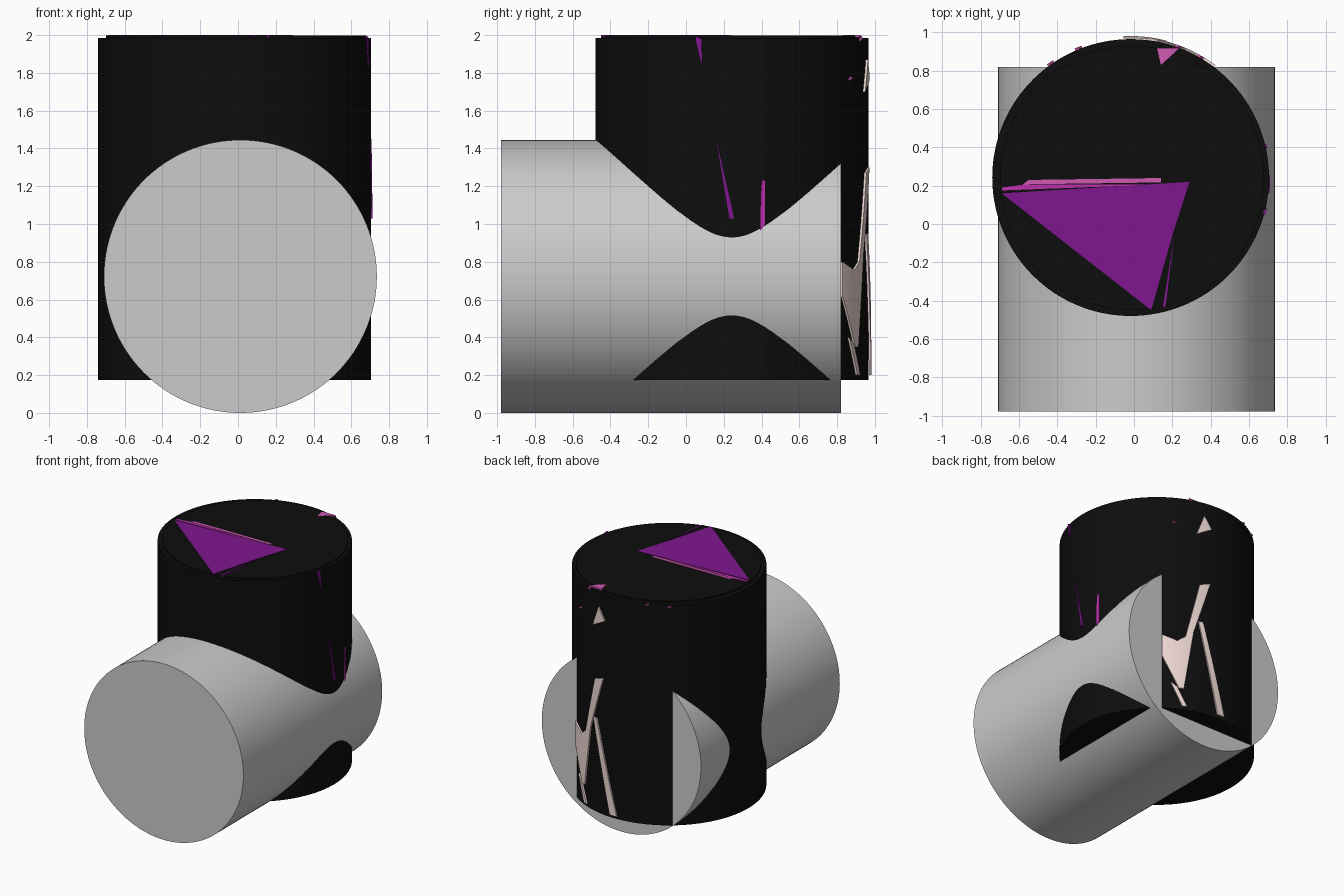
import bpy, bmesh
from math import radians, cos, sin, pi
from mathutils import Vector

if "Cube" in bpy.data.objects:
    bpy.data.objects.remove(bpy.data.objects["Cube"])

R = 0.7225                 # radius of both drums
CX, CY = -0.0175, 0.2425   # axis of the upright drum
BOTTOM, TOP = 0.175, 1.985


def material(name, rgb):
    m = bpy.data.materials.new(name)
    m.diffuse_color = (*rgb, 1)
    m.use_nodes = True
    m.node_tree.nodes["Principled BSDF"].inputs["Base Color"].default_value = m.diffuse_color
    return m


black = material("black", (0.004, 0.004, 0.004))
purple = material("purple", (0.22, 0.008, 0.28))
pink = material("pink", (0.62, 0.10, 0.45))
magenta = material("magenta", (0.55, 0.03, 0.45))
pale = material("pale_pink", (0.85, 0.68, 0.65))


def cylinder(name, loc, radius, depth, rot=(0, 0, 0), mat=None):
    bpy.ops.mesh.primitive_cylinder_add(vertices=128, radius=radius, depth=depth,
                                        location=loc, rotation=rot)
    ob = bpy.context.object
    ob.name = name
    if mat:
        ob.data.materials.append(mat)
    bpy.ops.object.shade_smooth_by_angle(angle=radians(30))
    return ob


def shard(name, pts, mat, place, cuts=0):
    """Flat outline, cut into triangles, then placed in space point by point."""
    bm = bmesh.new()
    face = bm.faces.new([bm.verts.new((a, b, 0)) for a, b in pts])
    face.normal_update()
    if face.normal.z < 0:
        face.normal_flip()
    bmesh.ops.triangulate(bm, faces=bm.faces[:])
    if cuts:
        bmesh.ops.subdivide_edges(bm, edges=bm.edges[:], cuts=cuts, use_grid_fill=True)
    for v in bm.verts:
        v.co = place(v.co.x, v.co.y)
    mesh = bpy.data.meshes.new(name)
    bm.to_mesh(mesh)
    bm.free()
    mesh.materials.append(mat)
    ob = bpy.data.objects.new(name, mesh)
    bpy.context.collection.objects.link(ob)
    sol = ob.modifiers.new("thickness", 'SOLIDIFY')
    sol.thickness = 0.012
    sol.offset = -1


def side_shard(name, pts, mat, lift=0.012):
    """Points are (angle * 0.01, height), wrapped on the upright drum."""
    def wrap(a, z):
        t = radians(a * 100)
        return Vector((CX + (R + lift) * cos(t), CY + (R + lift) * sin(t), z))
    shard(name, [(a / 100, z) for a, z in pts], mat, wrap, 4)


def top_shard(name, pts, mat, z=2.0):
    shard(name, pts, mat, lambda x, y: Vector((x, y, z)))


# Two crossing drums and the slightly raised lid
cylinder("lying_drum", (0.0125, -0.08, R), R, 1.80, (pi / 2, 0, 0))
cylinder("upright_drum", (CX, CY, (BOTTOM + TOP) / 2), R, TOP - BOTTOM, mat=black)
cylinder("raised_lid", (-0.01, 0.24, 1.985), 0.69, 0.024, mat=black)

# Shards lying on the lid
top_shard("lid_shard_large", [(-0.69, 0.16), (0.09, -0.45), (0.20, -0.06), (0.29, 0.22)], purple)
top_shard("lid_shard_strip", [(-0.69, 0.175), (0.10, 0.205), (-0.58, 0.205), (-0.69, 0.19)], magenta)
top_shard("lid_shard_long", [(-0.58, 0.207), (0.14, 0.217), (0.14, 0.24), (-0.55, 0.23)], pink)
top_shard("lid_shard_thin", [(0.15, -0.44), (0.165, -0.43), (0.21, -0.06)], purple)
top_shard("lid_shard_small", [(0.12, 0.92), (0.14, 0.83), (0.24, 0.92)], pink)

# Pale shards on the back of the upright drum
side_shard("back_shard_large", [(83, 1.30), (76, 1.27), (67, 0.80), (62, 0.755), (53, 0.80),
                                (53, 0.62), (63, 0.35), (66, 0.35), (72, 0.85)], pale)
side_shard("back_shard_long", [(75, 0.95), (78, 0.95), (93, 0.20), (88, 0.20)], pale, 0.016)
side_shard("back_shard_low", [(58, 0.40), (62, 0.36), (68, 0.20), (65, 0.20)], pale)
side_shard("back_shard_high", [(74, 1.70), (84, 1.77), (79, 1.87)], pale)

# Purple and magenta slivers on the right side
side_shard("right_sliver_long", [(-6.5, 1.45), (-1, 1.03), (1, 1.03)], purple, 0.006)
side_shard("right_sliver_wide", [(12.7, 1.23), (14, 1.23), (14, 1.0), (12, 0.96), (12.2, 1.15)],
           magenta, 0.006)
side_shard("right_sliver_top", [(-15.5, 1.995), (-12.8, 1.98), (-12.4, 1.83)], purple, 0.006)

# Tiny chips near the rim
for i, (a, z) in enumerate([(60, 1.76), (125, 1.96), (112, 1.97), (70, 1.97)]):
    side_shard(f"rim_chip_{i + 1}", [(a - 1.5, z), (a + 1.5, z + 0.01), (a, z + 0.02)], pink)
